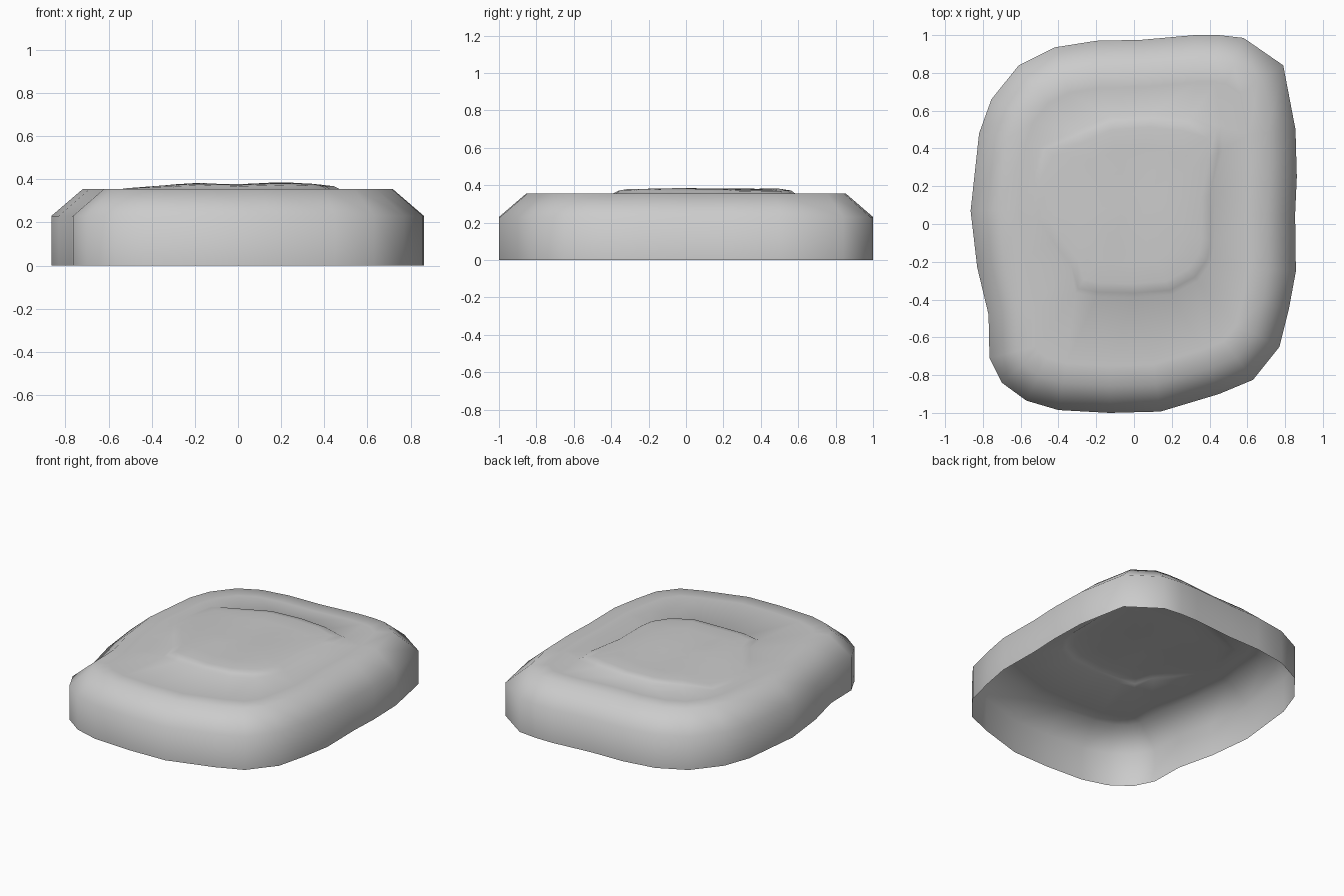
import bpy, bmesh, math
from mathutils import Vector

if "Cube" in bpy.data.objects:
    bpy.data.objects.remove(bpy.data.objects["Cube"])

# Outer silhouette of the stone and outline of the raised patch, both clockwise from above
OUTLINE = [(-.20, .97), (.04, .975), (.32, 1), (.45, 1), (.58, .985), (.79, .84),
           (.855, .50), (.862, .25), (.853, .05), (.857, -.25), (.82, -.45), (.77, -.65),
           (.63, -.825), (.45, -.90), (.14, -.993), (-.13, -1), (-.40, -.985), (-.57, -.935),
           (-.70, -.84), (-.765, -.71), (-.77, -.48), (-.83, -.23), (-.865, .07),
           (-.82, .48), (-.755, .66), (-.61, .84), (-.42, .935)]
PATCH = [(-.50, .41), (-.32, .49), (-.13, .57), (.10, .585), (.30, .565), (.46, .52),
         (.47, .39), (.425, .15), (.425, -.10), (.41, -.20), (.34, -.30), (.20, -.375),
         (0, -.39), (-.20, -.385), (-.31, -.365), (-.35, -.23), (-.45, -.10),
         (-.54, .03), (-.53, .22)]
TOP = 0.355


def inset(points, d):
    """Move each point inward along its averaged edge normal."""
    result = []
    n = len(points)
    for i in range(n):
        p0, p, p1 = (Vector(points[j % n]) for j in (i - 1, i, i + 1))
        a, b = (p - p0).normalized(), (p1 - p).normalized()
        na, nb = Vector((a.y, -a.x)), Vector((b.y, -b.x))
        m = (na + nb).normalized()
        result.append(tuple(p + m * d / max(m.dot(na), .7)))
    return result


bm = bmesh.new()


def ring(points, height):
    return [bm.verts.new((x, y, height(x, y))) for x, y in points]


def bridge(a, b):
    for i in range(len(a)):
        j = (i + 1) % len(a)
        bm.faces.new((a[i], b[i], b[j], a[j]))


def loop_edges(vs):
    return [bm.edges.get((v, vs[i - 1])) for i, v in enumerate(vs)]


# Open-bottomed wall, chamfer and flat shoulder
flat = lambda x, y: TOP
rings = [ring(OUTLINE, lambda x, y: 0), ring(OUTLINE, lambda x, y: .23),
         ring(inset(OUTLINE, .145), flat), ring(inset(OUTLINE, .25), flat)]
for a, b in zip(rings, rings[1:]):
    bridge(a, b)


# Gently uneven raised patch, lower toward the left
def swell(x, y):
    left = min(1, max(0, (x + .62) / .45))
    return TOP + left * (.024 + .004 * math.cos(14 * (x - .2)) + .002 * math.cos(9 * y))


centre = Vector((-.02, .1))
scaled = lambda s: [tuple(centre + (Vector(p) - centre) * s) for p in PATCH]
patch = [ring(PATCH, flat),
         ring(scaled(.95), lambda x, y: TOP + .68 * (swell(x, y) - TOP))]
patch += [ring(scaled(s), swell) for s in (.85, .62, .38, .16)]
for a, b in zip(patch, patch[1:]):
    bridge(a, b)
bm.faces.new(patch[-1])

# Flat top between the shoulder and the patch
bmesh.ops.triangle_fill(bm, use_beauty=True, use_dissolve=False, normal=(0, 0, 1),
                        edges=loop_edges(rings[-1]) + loop_edges(patch[0]))
bmesh.ops.recalc_face_normals(bm, faces=bm.faces)
bm.normal_update()
if sum(f.normal.z * f.calc_area() for f in bm.faces) < 0:
    bmesh.ops.reverse_faces(bm, faces=bm.faces)

mesh = bpy.data.meshes.new("stone_slab")
bm.to_mesh(mesh)
bm.free()
mesh.shade_smooth()
stone = bpy.data.objects.new("stone_slab", mesh)
bpy.context.collection.objects.link(stone)
